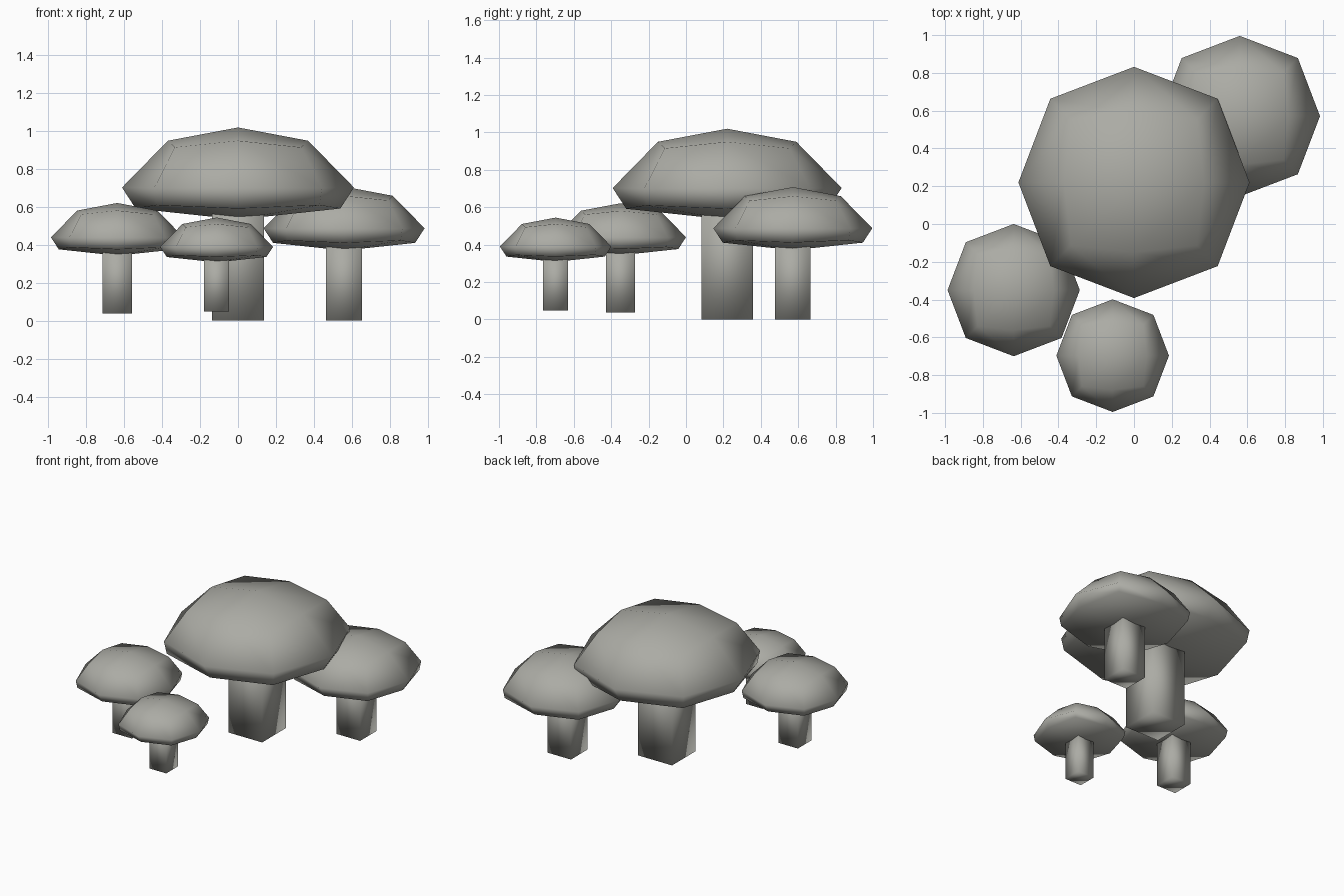
import bpy, bmesh

if "Cube" in bpy.data.objects:
    bpy.data.objects.remove(bpy.data.objects["Cube"])

# One stone-grey material for everything
grey = bpy.data.materials.new("stone_grey")
grey.diffuse_color = (0.41, 0.41, 0.375, 1)
grey.use_nodes = True
grey.node_tree.nodes["Principled BSDF"].inputs["Base Color"].default_value = grey.diffuse_color

# Cap shape by layer: (centre z), (edge-middle reach, z), (corner reach, z)
CAP = {
    1: ((0.0, 1.02), (0.37, 0.95), (0.333, 0.915)),
    0: (None, (0.612, 0.703), (0.443, 0.70)),
    -1: ((0.0, 0.534), (0.54, 0.592), (0.43, 0.61)),
}


def sign(v):
    return 0 if abs(v) < 0.1 else (1 if v > 0 else -1)


def finish(bm, name, loc, scale):
    me = bpy.data.meshes.new(name)
    bm.to_mesh(me)
    bm.free()
    me.materials.append(grey)
    for p in me.polygons:
        p.use_smooth = True
    ob = bpy.data.objects.new(name, me)
    ob.location = loc
    ob.scale = (scale,) * 3
    bpy.context.collection.objects.link(ob)


def cap(name, loc, scale):
    # cube cut once in each direction, then rounded into a dome
    bm = bmesh.new()
    bmesh.ops.create_cube(bm, size=2)
    bmesh.ops.subdivide_edges(bm, edges=bm.edges[:], cuts=1, use_grid_fill=True)
    for v in bm.verts:
        sx, sy, sz = (sign(c) for c in v.co)
        r, z = CAP[sz][abs(sx) + abs(sy)]
        v.co = (sx * r, sy * r, z)
    finish(bm, name, loc, scale)


def stem(name, loc, scale):
    # square post running up into the cap
    bm = bmesh.new()
    bmesh.ops.create_cube(bm, size=2)
    for v in bm.verts:
        v.co = (v.co.x * 0.137, v.co.y * 0.137, 0.62 if v.co.z > 0 else 0)
    finish(bm, name, loc, scale)


# Four mushrooms: name, position, scale
for label, loc, s in (
    ("large", (0.0, 0.22, 0.0), 1.0),
    ("back_right", (0.56, 0.571, 0.0), 0.694),
    ("front_left", (-0.637, -0.35, 0.038), 0.572),
    ("front_small", (-0.113, -0.697, 0.048), 0.487),
):
    cap(label + "_cap", loc, s)
    stem(label + "_stem", loc, s)
